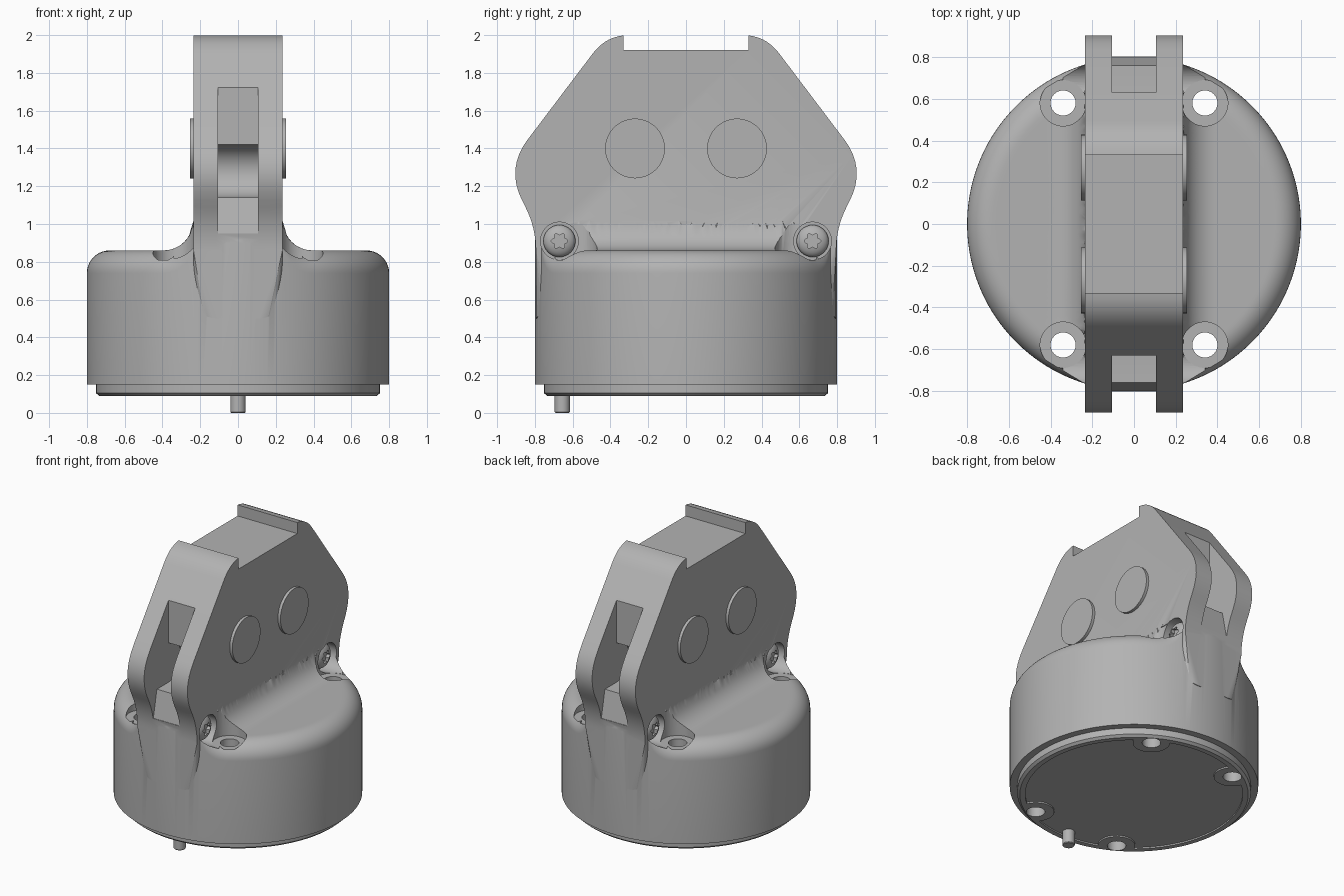
import bpy, bmesh, math
from mathutils import Vector, Matrix

if "Cube" in bpy.data.objects:
    bpy.data.objects.remove(bpy.data.objects["Cube"])

grey = bpy.data.materials.new("mid grey")
grey.use_nodes = True
GREY = (0.45, 0.45, 0.45, 1)
grey.diffuse_color = GREY
grey.node_tree.nodes["Principled BSDF"].inputs["Base Color"].default_value = GREY


def finish(bm, name):
    bmesh.ops.recalc_face_normals(bm, faces=bm.faces)
    mesh = bpy.data.meshes.new(name)
    bm.to_mesh(mesh)
    bm.free()
    mesh.materials.append(grey)
    ob = bpy.data.objects.new(name, mesh)
    bpy.context.collection.objects.link(ob)
    return ob


def prism(name, pts, x0, x1, bevel=0):
    """Extrude a y-z outline along x, optionally rounding its rims."""
    bm = bmesh.new()
    a = [bm.verts.new((x0, y, z)) for y, z in pts]
    b = [bm.verts.new((x1, y, z)) for y, z in pts]
    caps = [bm.faces.new(a), bm.faces.new(b)]
    rims = [e for f in caps for e in f.edges]
    for i in range(len(pts)):
        j = (i + 1) % len(pts)
        bm.faces.new((a[i], a[j], b[j], b[i]))
    if bevel:
        bmesh.ops.bevel(bm, geom=rims, offset=bevel, segments=8,
                        profile=0.5, affect='EDGES')
    return finish(bm, name)


def lathe(name, profile, centre=(0, 0, 0), axis='Z', n=48):
    """Stack of rings (radius, height); the axis is z or +x / -x."""
    bm = bmesh.new()
    rings = [[bm.verts.new((r * math.cos(2 * math.pi * k / n),
                            r * math.sin(2 * math.pi * k / n), h))
              for k in range(n)] for r, h in profile]
    for p, q in zip(rings, rings[1:]):
        for k in range(n):
            j = (k + 1) % n
            bm.faces.new((p[k], p[j], q[j], q[k]))
    bm.faces.new(rings[0])
    bm.faces.new(rings[-1])
    turn = {'Z': 0, 'X': math.pi / 2, '-X': -math.pi / 2}[axis]
    bm.transform(Matrix.Translation(centre) @ Matrix.Rotation(turn, 4, 'Y'))
    return finish(bm, name)


def boolean(ob, tool, op='DIFFERENCE', keep=False):
    mod = ob.modifiers.new("cut", 'BOOLEAN')
    mod.operation, mod.object, mod.solver = op, tool, 'EXACT'
    bpy.context.view_layer.objects.active = ob
    bpy.ops.object.modifier_apply(modifier=mod.name)
    if not keep:
        bpy.data.objects.remove(tool)


def soften(corners, steps=8):
    """Round each corner (y, z, length) with a short curve."""
    out = []
    for i, (y, z, t) in enumerate(corners):
        p = Vector((y, z))
        if not t:
            out.append(p)
            continue
        a = p + (Vector(corners[i - 1][:2]) - p).normalized() * t
        b = p + (Vector(corners[(i + 1) % len(corners)][:2]) - p).normalized() * t
        for k in range(steps + 1):
            s = k / steps
            out.append(a * (1 - s) ** 2 + p * 2 * s * (1 - s) + b * s * s)
    return out


# Round base whose top sweeps up to the upright and rolls over at the rim
R, RIM, TOP, HALF, WEB = 0.8, 0.12, 0.86, 0.235, 0.16


def top_height(x, r):
    d = min(max(abs(x) - HALF, 0), WEB)
    z = TOP + WEB - math.sqrt(WEB ** 2 - (WEB - d) ** 2)
    over = max(r - (R - RIM), 0)
    return z - RIM + math.sqrt(max(RIM ** 2 - over ** 2, 0))


bm = bmesh.new()
N = 160
radii = [R - RIM + RIM * math.sin(math.pi / 2 * k / 10) for k in range(10, 0, -1)]
radii += [(R - RIM) * k / 40 for k in range(40, 0, -1)]
angles = [2 * math.pi * k / N for k in range(N)]
rings = [[bm.verts.new((R * math.cos(a), R * math.sin(a), 0.15)) for a in angles]]
for r in radii:
    rings.append([bm.verts.new((r * math.cos(a), r * math.sin(a),
                                top_height(r * math.cos(a), r))) for a in angles])
for p, q in zip(rings, rings[1:]):
    for k in range(N):
        j = (k + 1) % N
        bm.faces.new((p[k], p[j], q[j], q[k]))
bm.faces.new(rings[0])
bm.faces.new(rings[-1])
housing = finish(bm, "housing")

# Upright with rounded edges
side = [(0.795, 0.5, 0), (0.795, 0.98, 0.12), (0.953, 1.295, 0.19), (0.42, 2.0, 0.12)]
outline = side + [(-y, z, t) for y, z, t in reversed(side)]
boolean(housing, prism("upright", soften(outline), -HALF, HALF, 0.12), 'UNION')

# Flat land on the top
boolean(housing, prism("top_cutter", [(-0.33, 1.92), (0.33, 1.92), (0.33, 2.2), (-0.33, 2.2)],
                       -0.5, 0.5))

# Slots in both ends, with a round bore at the bottom of each
for s in (-1, 1):
    arc = [(0.63 - 0.14 * math.sin(a), 1.28 - 0.14 * math.cos(a))
           for a in (math.pi * k / 16 for k in range(16))]
    slot = arc + [(0.63, 1.42), (0.63, 2.1), (1.1, 2.1), (1.1, 0.95), (0.80, 0.95), (0.76, 1.14)]
    boolean(housing, prism("slot_cutter", [(s * y, z) for y, z in slot], -0.105, 0.105))

# Bottom plate, recessed except around the bolt holes
plate = lathe("bottom_plate", [(0.735, 0.09), (0.752, 0.105), (0.752, 0.16)], n=128)
recess = lathe("recess_cutter", [(0.70, 0.05), (0.70, 0.1)], n=96)
corners = [(sx, sy) for sx in (-1, 1) for sy in (-1, 1)]
for sx, sy in corners:
    boolean(recess, lathe("ear_cutter", [(0.12, 0), (0.12, 0.2)], (sx * 0.34, sy * 0.58, 0)))
boolean(plate, recess)

# Bolt holes, counterbores and side screws at the four corners
for sx, sy in corners:
    x, y = sx * 0.34, sy * 0.58
    axis = 'X' if sx > 0 else '-X'
    boolean(housing, lathe("bore_cutter", [(0.11, 0.81), (0.11, 1.0)], (x, y, 0)))
    hole = lathe("hole_cutter", [(0.06, 0), (0.06, 1.2)], (x, y, 0))
    boolean(housing, hole, keep=True)
    boolean(plate, hole)
    seat = (sx * 0.17, sy * 0.67, 0.91)
    boolean(housing, lathe("pocket_cutter", [(0.1, 0), (0.1, 0.17)], seat, axis))
    dome = [(0.085 * math.cos(a), 0.015 + 0.045 * math.sin(a))
            for a in (math.pi / 2 * k / 8 for k in range(8))]
    screw = lathe("side_screw", [(0.085, -0.01)] + dome, seat, axis, 32)
    star = []
    for k in range(48):
        a = 2 * math.pi * k / 48
        r = 0.037 + 0.007 * math.cos(6 * a)
        star.append((seat[1] + r * math.cos(a), seat[2] + r * math.sin(a)))
    boolean(screw, prism("star_cutter", star, sx * 0.2, sx * 0.3))

# Axle caps on both faces and the locating pin underneath
for sx in (-1, 1):
    for sy in (-1, 1):
        lathe("axle_cap", [(0.158, 0), (0.158, 0.035)], (sx * 0.22, sy * 0.27, 1.4),
              'X' if sx > 0 else '-X', 64)
lathe("locating_pin", [(0.036, 0), (0.04, 0.005), (0.04, 0.12)], (0, -0.655, 0), n=32)

# Smooth shading with crisp edges
bpy.ops.object.select_all(action='DESELECT')
for ob in bpy.context.collection.objects:
    if ob.type == 'MESH':
        ob.select_set(True)
        bpy.context.view_layer.objects.active = ob
bpy.ops.object.shade_smooth_by_angle(angle=math.radians(30))
